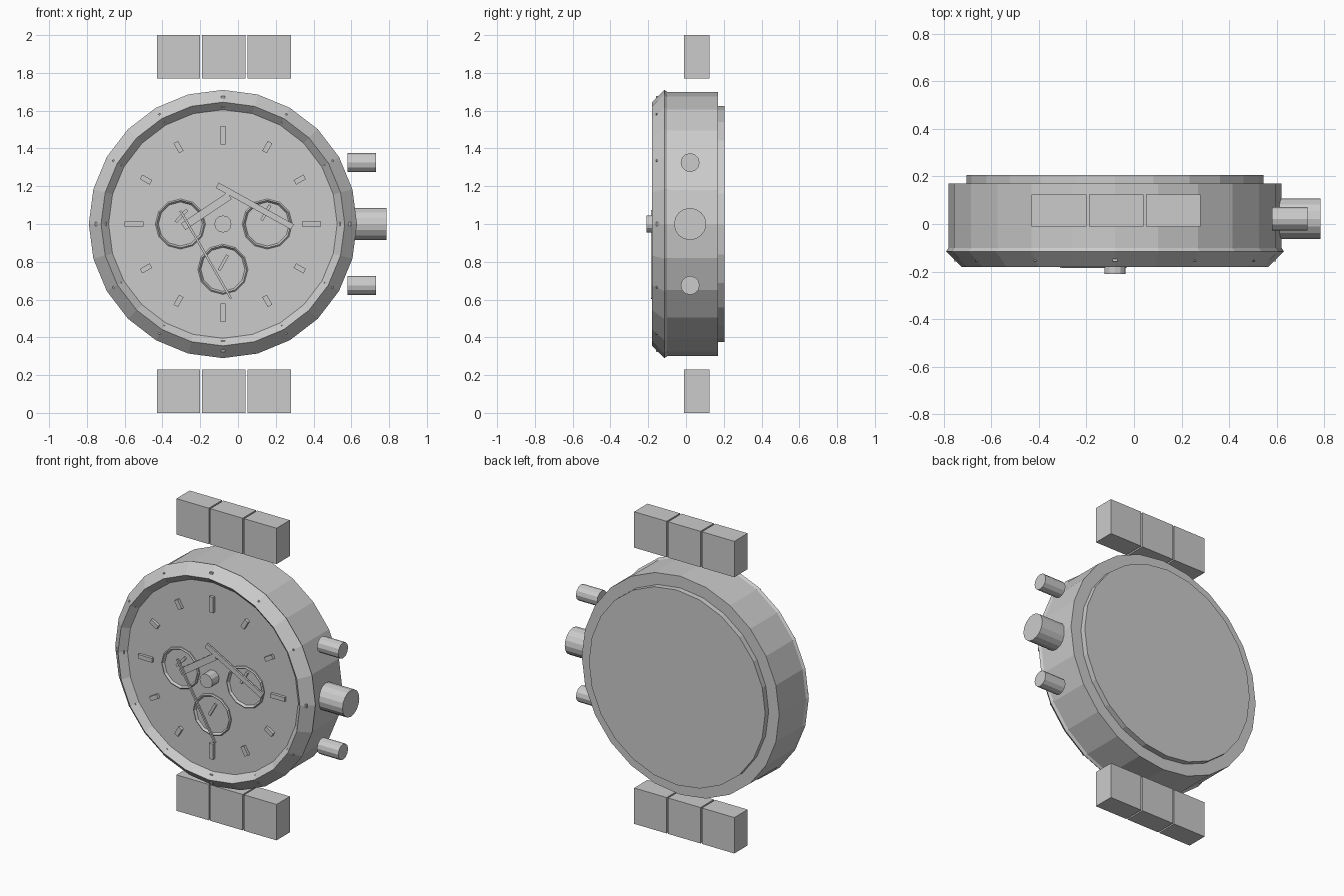
import bpy, math
from mathutils import Matrix, Vector

cube = bpy.data.objects.get("Cube")
if cube:
    bpy.data.objects.remove(cube, do_unlink=True)

CX, CZ = -0.08, 1.0      # centre of the watch face
DIAL = -0.14             # dial surface

metal = bpy.data.materials.new("plain_grey")
metal.use_nodes = True
GREY = (0.6, 0.6, 0.6, 1)
metal.diffuse_color = GREY
metal.node_tree.nodes["Principled BSDF"].inputs["Base Color"].default_value = GREY


def make(name, verts, faces):
    mesh = bpy.data.meshes.new(name)
    mesh.from_pydata(verts, [], faces)
    mesh.update()
    mesh.materials.append(metal)
    ob = bpy.data.objects.new(name, mesh)
    bpy.context.collection.objects.link(ob)
    return ob


def lathe(name, profile, centre, sides, axis="Y", closed=False):
    """Spin (radius, position) points round an axis; open profiles get end caps."""
    verts = []
    for r, p in profile:
        for i in range(sides):
            a = math.tau * i / sides
            u, w = r * math.cos(a), r * math.sin(a)
            v = (u, p, w) if axis == "Y" else (p, u, w)
            verts.append(Vector(v) + Vector(centre))
    n = len(profile)
    faces = []
    for k in range(n if closed else n - 1):
        m = (k + 1) % n
        for i in range(sides):
            j = (i + 1) % sides
            faces.append((k * sides + i, k * sides + j, m * sides + j, m * sides + i))
    if not closed:
        faces.append(tuple(range(sides)))
        faces.append(tuple(range((n - 1) * sides, n * sides)))
    ob = make(name, verts, faces)
    import_normals(ob)
    return ob


def import_normals(ob):
    import bmesh
    bm = bmesh.new()
    bm.from_mesh(ob.data)
    bmesh.ops.recalc_face_normals(bm, faces=bm.faces)
    bm.to_mesh(ob.data)
    bm.free()


def box(name, centre, size, angle=0.0):
    """Box turned by an angle in the plane of the dial."""
    turn = Matrix.Rotation(-angle, 3, "Y")
    verts = [turn @ Vector((x * size[0] / 2, y * size[1] / 2, z * size[2] / 2)) + Vector(centre)
             for x in (-1, 1) for y in (-1, 1) for z in (-1, 1)]
    ob = make(name, verts, [(0, 1, 3, 2), (4, 6, 7, 5), (0, 4, 5, 1),
                            (2, 3, 7, 6), (0, 2, 6, 4), (1, 5, 7, 3)])
    import_normals(ob)
    return ob


def bar(name, start, end, width, y, thick):
    """Flat hand between two (x, z) points."""
    dx, dz = end[0] - start[0], end[1] - start[1]
    mid = ((start[0] + end[0]) / 2, y, (start[1] + end[1]) / 2)
    return box(name, mid, (math.hypot(dx, dz), thick, width), math.atan2(dz, dx))


# Case, back cover, dial and bezel
lathe("case", [(0.70, -0.10), (0.70, 0.17)], (CX, 0, CZ), 24)
lathe("back_cover", [(0.625, 0.16), (0.625, 0.205)], (CX, 0, CZ), 24)
lathe("dial", [(0.62, -0.11), (0.62, DIAL)], (CX, 0, CZ), 24)
lathe("bezel", [(0.69, -0.10), (0.70, -0.10), (0.71, -0.115), (0.645, -0.18),
                (0.605, DIAL), (0.605, -0.10)], (CX, 0, CZ), 24, closed=True)

# Hour markers and bezel pins
for h in range(12):
    a = math.tau * h / 12
    c, s = math.cos(a), math.sin(a)
    main = h % 3 == 0
    box("hour_marker", (CX + 0.47 * c, DIAL - 0.008, CZ + 0.47 * s),
        (0.10 if main else 0.06, 0.02, 0.027), a)
    box("bezel_pin", (CX + 0.647 * c, -0.153, CZ + 0.647 * s),
        (0.06 if main else 0.054, 0.01, 0.022 if main else 0.01), a)

# Small dials
for name, x, z in (("left_subdial", 0.155, 1.0), ("right_subdial", -0.305, 1.0),
                   ("lower_subdial", CX, 0.76)):
    lathe(name, [(0.133, DIAL + 0.005), (0.133, DIAL - 0.008), (0.126, DIAL - 0.014),
                 (0.113, DIAL + 0.005)], (x, 0, z), 12, closed=True)
bar("left_subdial_hand", (0.125, 1.02), (0.17, 1.10), 0.016, -0.147, 0.012)
bar("right_subdial_hand", (-0.33, 1.01), (-0.27, 1.075), 0.016, -0.147, 0.012)
bar("lower_subdial_hand", (-0.10, 0.755), (-0.055, 0.835), 0.016, -0.147, 0.012)

# Hands and centre hub
bar("minute_hand", (-0.11, 1.205), (0.288, 0.985), 0.032, -0.163, 0.012)
bar("hour_hand", (-0.29, 0.985), (-0.045, 1.15), 0.042, -0.163, 0.012)
bar("second_hand", (-0.305, 1.07), (-0.037, 0.605), 0.012, -0.178, 0.012)
lathe("centre_hub", [(0.045, -0.13), (0.045, -0.21)], (CX, 0, CZ), 12)

# Crown and push buttons
lathe("crown", [(0.085, 0.60), (0.085, 0.785)], (0, 0.022, 1.0), 16, "X")
for z in (0.675, 1.325):
    lathe("push_button", [(0.05, 0.58), (0.05, 0.73)], (0, 0.022, z), 12, "X")

# Strap links
for z in (0.115, 1.885):
    for i in (-1, 0, 1):
        box("strap_link", (-0.075 + i * 0.24, 0.0575, z), (0.23, 0.135, 0.23))
